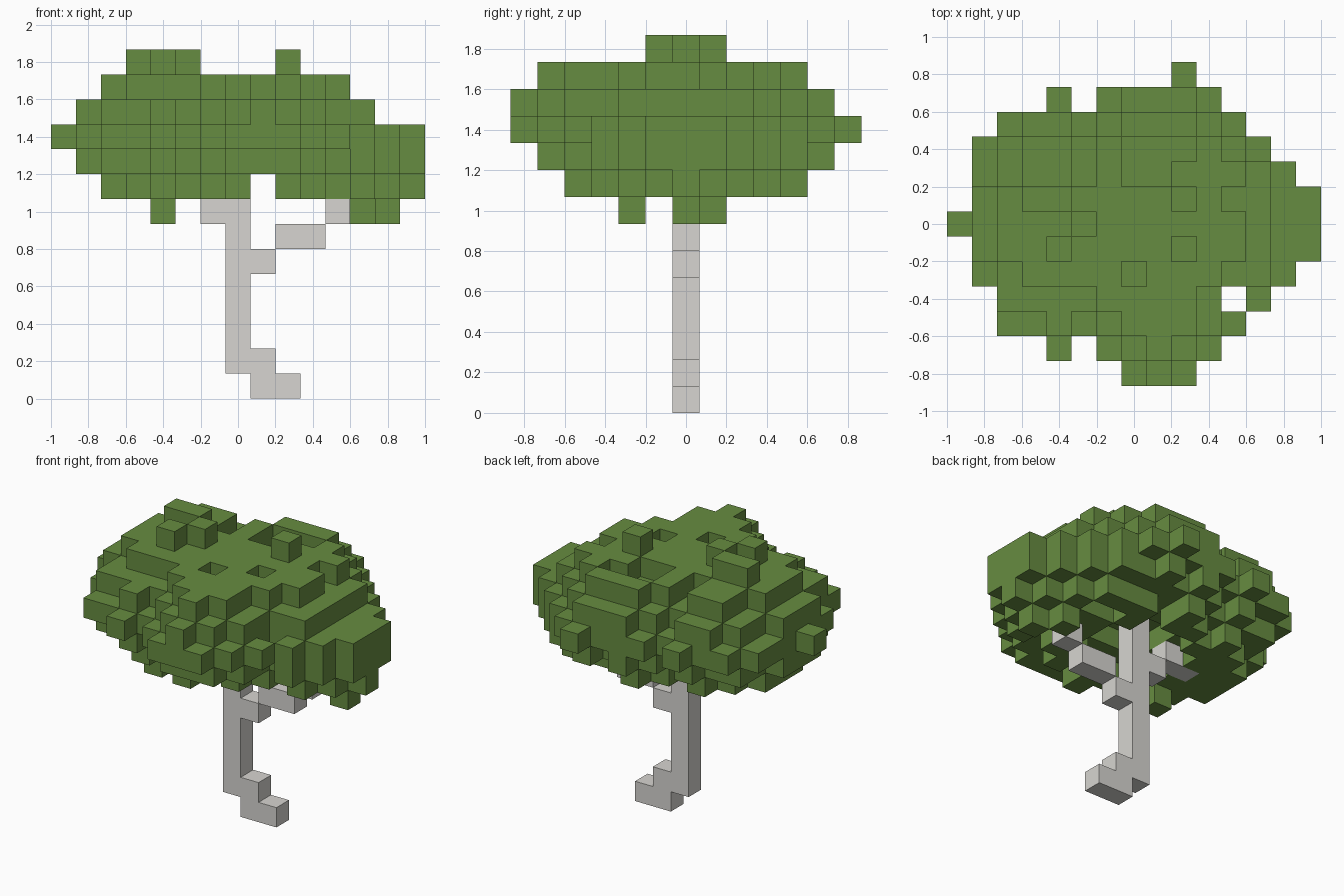
import bpy, bmesh, random
from mathutils import Vector
from itertools import product

cube = bpy.data.objects.get("Cube")
if cube:
    bpy.data.objects.remove(cube, do_unlink=True)

random.seed(7)
CELL = 2 / 15
AXES = [Vector(a) for a in ((1, 0, 0), (0, 1, 0), (0, 0, 1))]
STEPS = [axis * sign for axis in AXES for sign in (-1, 1)]


def make_material(name, rgb):
    mat = bpy.data.materials.new(name)
    mat.use_nodes = True
    mat.diffuse_color = (*rgb, 1)
    mat.node_tree.nodes["Principled BSDF"].inputs["Base Color"].default_value = (*rgb, 1)
    return mat


def neighbour(cell, step):
    return tuple(int(c + d) for c, d in zip(cell, step))


def steps_between(a, b):
    return sum(abs(p - q) for p, q in zip(a, b))


def build_blocks(name, cells, mat):
    """Joins grid cells into one mesh, with faces only on the outside."""
    bm = bmesh.new()
    for cell in sorted(cells):
        centre = Vector(cell) + Vector((0, 0, 0.5))
        for k, sign in product(range(3), (-1, 1)):
            n = AXES[k] * sign
            if neighbour(cell, n) in cells:
                continue
            u = AXES[(k + 1) % 3] * 0.5
            v = AXES[(k + 2) % 3] * 0.5 * sign
            mid = centre + n * 0.5
            corners = (mid - u - v, mid + u - v, mid + u + v, mid - u + v)
            bm.faces.new([bm.verts.new(c * CELL) for c in corners])
    bmesh.ops.remove_doubles(bm, verts=bm.verts, dist=0.001)
    mesh = bpy.data.meshes.new(name)
    bm.to_mesh(mesh)
    bm.free()
    mesh.materials.append(mat)
    obj = bpy.data.objects.new(name, mesh)
    bpy.context.collection.objects.link(obj)
    return obj


# Trunk with a bent foot and two stepped branches, one cell deep
trunk = {(0, 0, z) for z in range(1, 11)}
trunk |= {(x, 0, z) for x, z in ((1, 0), (2, 0), (1, 1), (1, 5), (2, 6), (3, 6),
                                 (4, 7), (-1, 7), (-2, 8), (-3, 8))}

# Twigs fill three stepped lobes: middle, left and right, as centre and reach
lobes = [((1, 0, 10), 6), ((-3, 0, 10), 4), ((4, 0, 9), 3)]
gaps = {(4, -2), (4, -3), (3, -3), (0, 5), (1, 5)}
twigs = {(-6, 0, 10), (-5, 3, 10), (-5, -3, 10)}
for cell in product(range(-5, 7), range(-5, 6), (9, 10, 11)):
    x, y, z = cell
    # Steps left to the outside of the nearest lobe
    spare = max(reach - steps_between(cell, centre) for centre, reach in lobes)
    if spare < 0 or (x, y) in gaps:
        continue
    near_trunk = x * x + y * y
    if z == 10:
        keep = near_trunk > 2
    elif z == 11:
        keep = x <= 4 and y <= 4 and (near_trunk <= 2 or random.random() < 0.6)
    else:
        keep = x != 1 and abs(y) <= 4 and near_trunk > 6 and random.random() < 0.75
    if keep:
        twigs.add(cell)

# Single twigs that stand out above and below
twigs |= {(x, y, 12) for x, y in ((-4, 1), (-3, 1), (-2, 0), (-3, -1), (2, 1))}
twigs |= {(x, y, 11) for x, y in ((0, 4), (-4, 3), (-1, 3), (2, 4), (-5, -1), (1, -5))}
twigs |= {(0, -4, 9), (6, 1, 9), (6, 0, 8), (5, 1, 8), (-3, -2, 8)}

# Every twig carries leaves on all six sides, save for a few bare spots
leaves = twigs | {neighbour(t, s) for t in twigs for s in STEPS}
leaves -= trunk
leaves = {(x, y, z) for x, y, z in leaves
          if (x, y) != (-6, -3) and not (x == 6 and z == 11)}

build_blocks("trunk", trunk, make_material("pale grey bark", (0.68, 0.667, 0.638)))
build_blocks("canopy", leaves, make_material("leaf green", (0.134, 0.262, 0.052)))
